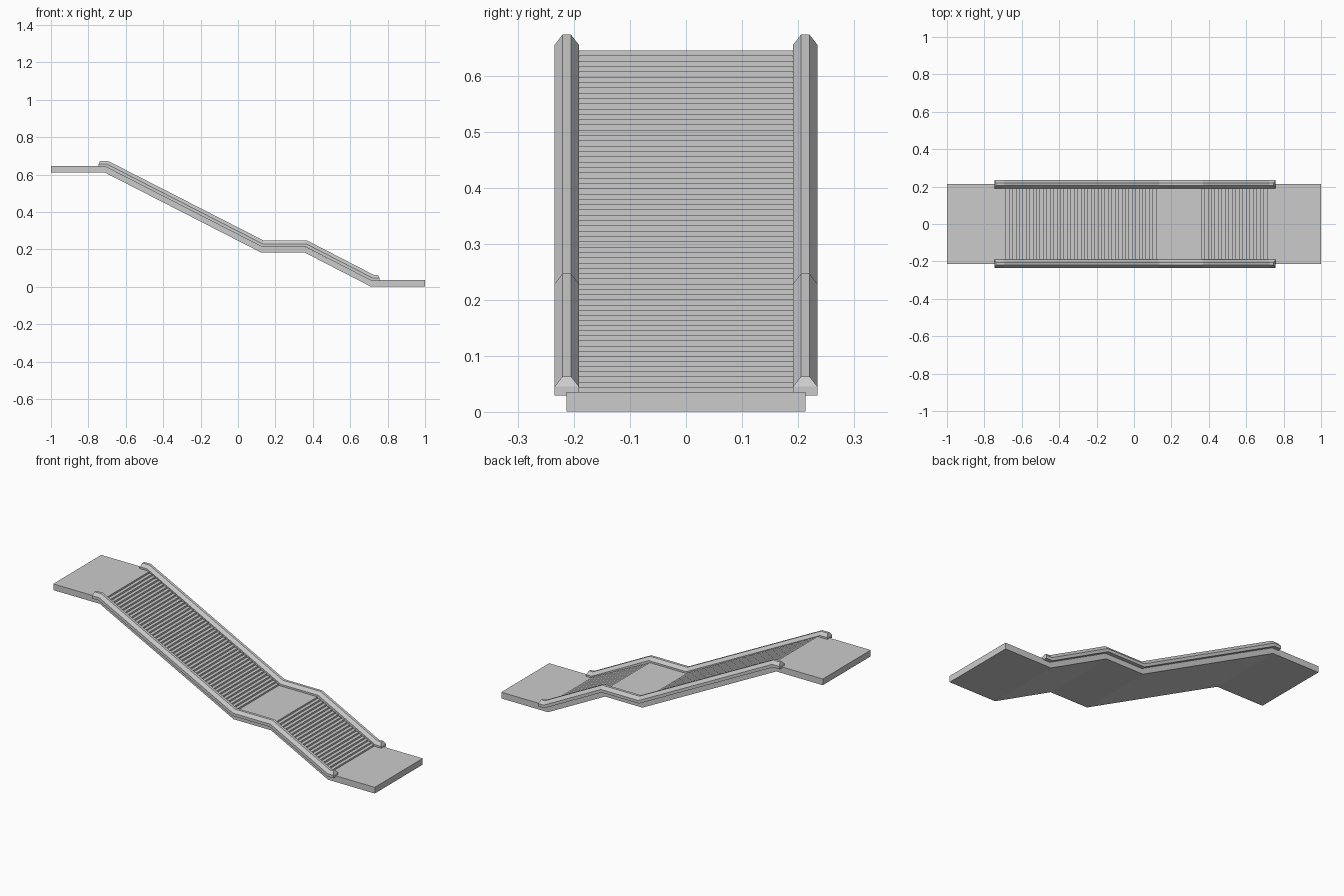
import bpy, bmesh, math
from mathutils import Vector

cube = bpy.data.objects.get("Cube")
if cube:
    bpy.data.objects.remove(cube)

# One plain concrete colour
concrete = bpy.data.materials.new("concrete grey")
concrete.use_nodes = True
colour = (0.6, 0.6, 0.6, 1)
concrete.diffuse_color = colour
concrete.node_tree.nodes["Principled BSDF"].inputs["Base Color"].default_value = colour

HALF_WIDTH = 0.213
THICKNESS = 0.035
UPPER, MIDDLE, LOWER = 0.645, 0.219, 0.036   # landing heights
BREAKS = [(-0.702, UPPER), (0.13, MIDDLE), (0.363, MIDDLE), (0.718, LOWER)]
MITRE = math.tan(math.atan2(UPPER - MIDDLE, 0.832) / 2)


def finish(name, bm):
    bmesh.ops.remove_doubles(bm, verts=bm.verts, dist=1e-5)
    bmesh.ops.recalc_face_normals(bm, faces=bm.faces)
    mesh = bpy.data.meshes.new(name)
    bm.to_mesh(mesh)
    bm.free()
    mesh.materials.append(concrete)
    obj = bpy.data.objects.new(name, mesh)
    bpy.context.collection.objects.link(obj)
    return obj


def offset_path(height):
    """Slope break points moved off the walking line along their mitres."""
    return [(x + height * MITRE, z + height) for x, z in BREAKS]


def flight(x_first, x_last, top, bottom, count):
    """Stair outline: each riser drops from one tread to the next."""
    points = []
    for i in range(count):
        x = x_first + (x_last - x_first) * i / (count - 1)
        for k in (i, i + 1):
            points.append((x, top + (bottom - top) * k / count))
    return points


# Stair body: landings and both flights in one side profile
outline = [(-1, UPPER)]
outline += flight(-0.684, 0.12, UPPER, MIDDLE, 45)
outline += flight(0.36, 0.713, MIDDLE, LOWER, 20)
outline += [(1, LOWER), (1, 0.001)]
outline += reversed(offset_path(-THICKNESS))
outline += [(-1, UPPER - THICKNESS)]
bm = bmesh.new()
face = bm.faces.new([bm.verts.new((x, -HALF_WIDTH, max(z, 0))) for x, z in outline])
side = bmesh.ops.extrude_face_region(bm, geom=[face])
moved = [v for v in side["geom"] if isinstance(v, bmesh.types.BMVert)]
bmesh.ops.translate(bm, verts=moved, vec=(0, 2 * HALF_WIDTH, 0))
finish("stair_body", bm)

# Side rails: chamfered section swept along the walking line
SECTION = [(0.191, -0.006), (0.191, 0.010), (0.205, 0.028),
           (0.220, 0.028), (0.234, 0.010), (0.234, -0.006)]
END_SECTION = [SECTION[i] for i in (0, 1, 1, 4, 4, 5)]


def rail(name, sign):
    bm = bmesh.new()

    def flat_ring(section, x, z):
        return [bm.verts.new((x, sign * y, z + h)) for y, h in section]

    rings = [flat_ring(END_SECTION, -0.745, UPPER), flat_ring(SECTION, -0.738, UPPER)]
    for x, z in BREAKS:
        rings.append([bm.verts.new(Vector((x + h * MITRE, sign * y, z + h)))
                      for y, h in SECTION])
    rings += [flat_ring(SECTION, 0.747, LOWER), flat_ring(END_SECTION, 0.757, LOWER)]
    n = len(SECTION)
    for a, b in zip(rings, rings[1:]):
        for i in range(n):
            j = (i + 1) % n
            bm.faces.new((a[i], a[j], b[j], b[i]))
    for ring in (rings[0], rings[-1]):
        bm.faces.new([ring[i] for i in (0, 1, 4, 5)])
    # Weld the doubled end corners so the chamfer ends become triangles
    for ring in (rings[0], rings[-1]):
        bmesh.ops.weld_verts(bm, targetmap={ring[2]: ring[1], ring[3]: ring[4]})
    finish(name, bm)


for name, sign in (("left_rail", 1), ("right_rail", -1)):
    rail(name, sign)
